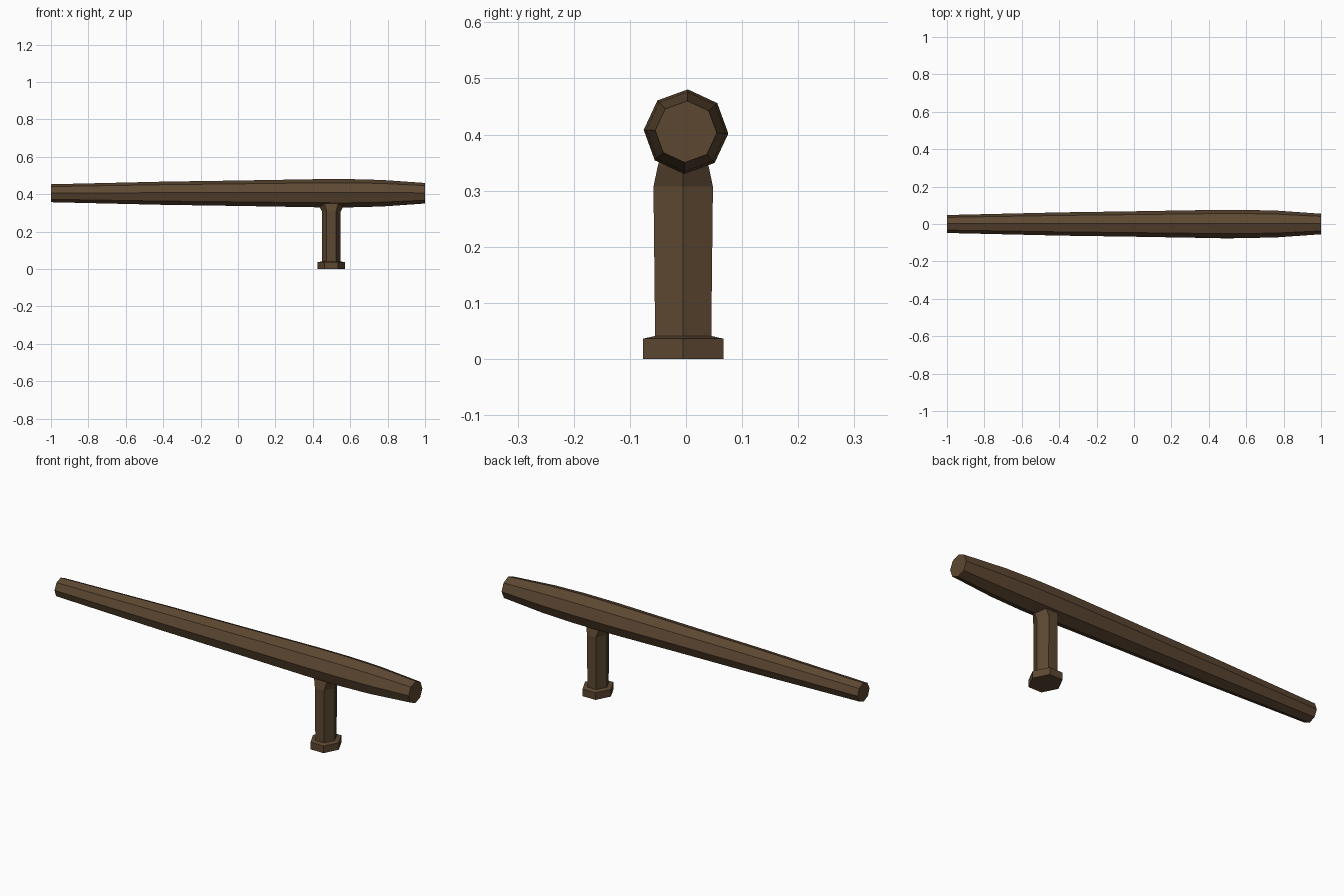
import bpy, bmesh, math
from mathutils import Vector

if "Cube" in bpy.data.objects:
    bpy.data.objects.remove(bpy.data.objects["Cube"])

wood = bpy.data.materials.new("dark brown wood")
wood.diffuse_color = (0.11, 0.064, 0.032, 1)
wood.use_nodes = True
wood.node_tree.nodes["Principled BSDF"].inputs["Base Color"].default_value = wood.diffuse_color


def loft(name, rings):
    """Skin a list of closed rings (equal point counts) and cap both ends."""
    bm = bmesh.new()
    loops = [[bm.verts.new(p) for p in ring] for ring in rings]
    n = len(loops[0])
    for a, b in zip(loops, loops[1:]):
        for i in range(n):
            j = (i + 1) % n
            bm.faces.new((a[i], a[j], b[j], b[i]))
    bm.faces.new(loops[0][::-1])
    bm.faces.new(loops[-1])
    bmesh.ops.recalc_face_normals(bm, faces=bm.faces[:])
    mesh = bpy.data.meshes.new(name)
    bm.to_mesh(mesh)
    bm.free()
    mesh.materials.append(wood)
    obj = bpy.data.objects.new(name, mesh)
    bpy.context.collection.objects.link(obj)
    return obj


def ring_x(x, r, sides=8, turn=math.radians(-2.5)):
    angles = [turn + math.tau * i / sides for i in range(sides)]
    return [Vector((x, r * math.cos(a), 0.405 + r * math.sin(a))) for a in angles]


def ring_z(z, half_x, half_y, sides=6):
    k = half_y / math.sin(math.pi / 3)
    angles = [math.tau * i / sides for i in range(sides)]
    return [Vector((0.499 + half_x * math.cos(a), -0.005 + k * math.sin(a), z))
            for a in angles]


# Long tapered octagonal shaft
loft("shaft", [ring_x(x, r) for x, r in
               [(-1, 0.048), (-0.4, 0.062), (0, 0.068), (0.42, 0.0752),
                (0.6, 0.0755), (0.77, 0.071), (1, 0.055)]])

# Six-sided side grip with end knob, flaring lengthwise into the shaft
loft("side_handle", [ring_z(*s) for s in
                     [(0, 0.073, 0.072), (0.036, 0.073, 0.072),
                      (0.041, 0.05, 0.05), (0.307, 0.05, 0.053),
                      (0.345, 0.07, 0.045), (0.37, 0.07, 0.038)]])
